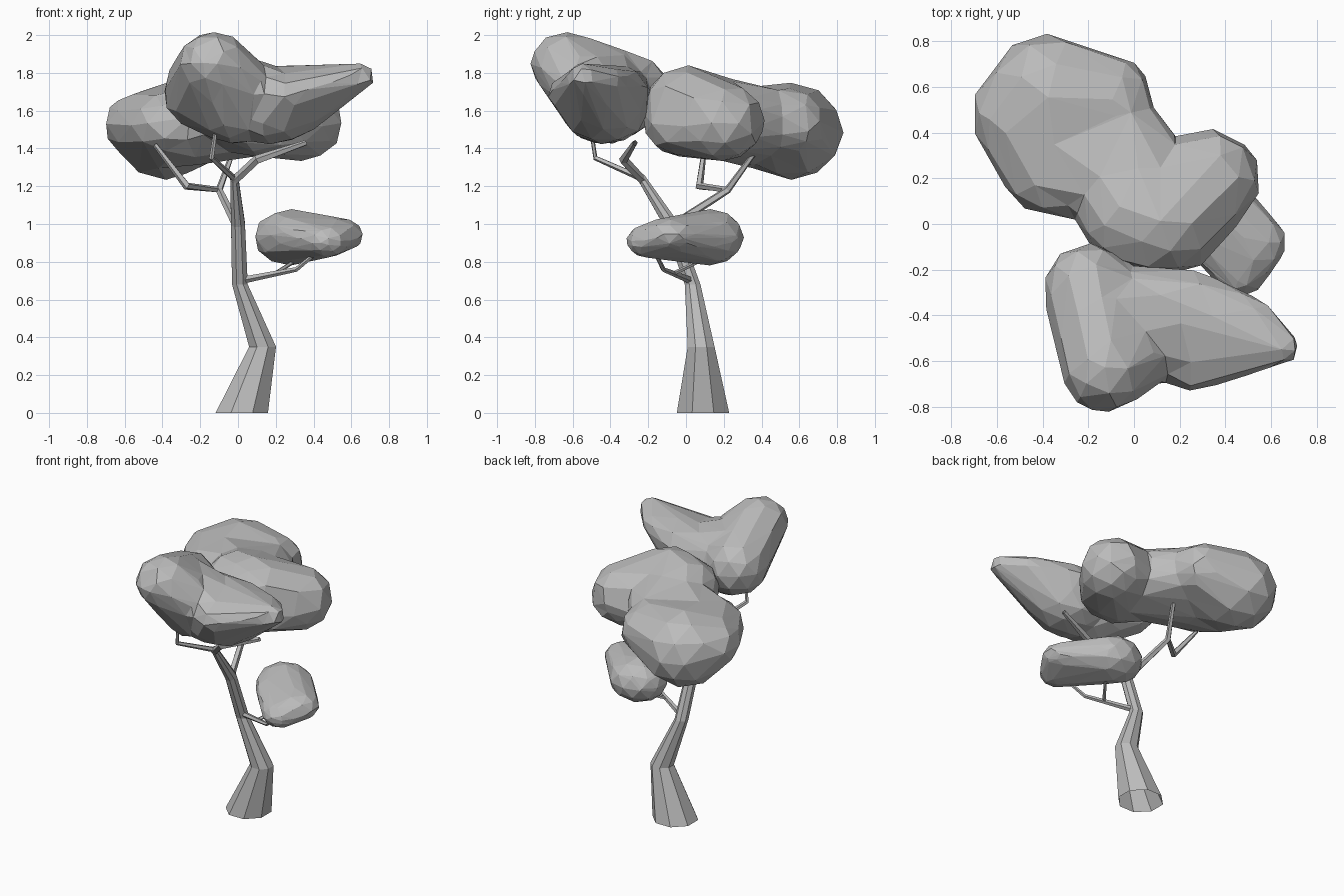
import bpy, bmesh
from math import cos, sin, tau
from mathutils import Vector

cube = bpy.data.objects.get("Cube")
if cube:
    bpy.data.objects.remove(cube, do_unlink=True)

grey = bpy.data.materials.new("plain_grey")
grey.use_nodes = True
colour = (0.5, 0.5, 0.5, 1)
grey.diffuse_color = colour
grey.node_tree.nodes["Principled BSDF"].inputs["Base Color"].default_value = colour


def add_object(name, bm):
    bmesh.ops.recalc_face_normals(bm, faces=bm.faces)
    mesh = bpy.data.meshes.new(name)
    bm.to_mesh(mesh)
    bm.free()
    mesh.materials.append(grey)
    obj = bpy.data.objects.new(name, mesh)
    bpy.context.collection.objects.link(obj)
    return obj


def limb(name, path, sides, level_rings=0):
    """Tapered open-ended tube through (x, y, z, radius) stations."""
    bm = bmesh.new()
    points = [Vector(p[:3]) for p in path]
    up = Vector((0, 0, 1))
    rings = []
    last = len(path) - 1
    for i, station in enumerate(path):
        along = points[min(i + 1, last)] - points[max(i - 1, 0)]
        turn = up.rotation_difference(up if i < level_rings else along)
        ring = []
        for k in range(sides):
            a = tau * (k + 0.5) / sides
            offset = Vector((cos(a), sin(a), 0)) * station[3]
            ring.append(bm.verts.new(points[i] + turn @ offset))
        rings.append(ring)
    for low, high in zip(rings, rings[1:]):
        for k in range(sides):
            n = (k + 1) % sides
            bm.faces.new((low[k], low[n], high[n], high[k]))
    return add_object(name, bm)


def ball_points():
    bm = bmesh.new()
    bmesh.ops.create_icosphere(bm, subdivisions=2, radius=1)
    points = [v.co.copy() for v in bm.verts]
    bm.free()
    return points


BALL = ball_points()


def foliage(name, lobes, voxel, ratio):
    """Each lobe is a hull wrapped round its puffs; lobes fuse into one faceted mass."""
    bm = bmesh.new()
    for puffs in lobes:
        verts = [bm.verts.new((x + p.x * rx, y + p.y * ry, z + p.z * rz))
                 for x, y, z, rx, ry, rz in puffs for p in BALL]
        bmesh.ops.convex_hull(bm, input=verts)
        loose = [v for v in bm.verts if not v.link_faces]
        bmesh.ops.delete(bm, geom=loose, context="VERTS")
    obj = add_object(name, bm)
    fuse = obj.modifiers.new("fuse", "REMESH")
    fuse.mode = "VOXEL"
    fuse.voxel_size = voxel
    facet = obj.modifiers.new("facet", "DECIMATE")
    facet.ratio = ratio
    return obj


# Trunk and limbs
limb("trunk", [(.02, .09, 0, .15), (.13, .08, .35, .077), (.01, .035, .68, .045),
               (0, -.08, 1, .04), (-.02, -.24, 1.25, .023)], 8, 3)
limb("front_left_branch", [(-.02, -.23, 1.23, .024), (.1, -.33, 1.34, .025),
                           (.36, -.27, 1.43, .015)], 5)
limb("front_right_branch", [(-.02, -.23, 1.24, .018), (-.14, -.48, 1.35, .014),
                            (-.12, -.5, 1.48, .011)], 5)
limb("back_branch", [(-.01, -.06, 1, .024), (-.1, .22, 1.18, .02),
                     (-.02, .38, 1.4, .013)], 5)
limb("back_right_twig", [(-.1, .22, 1.18, .016), (-.27, .07, 1.2, .022),
                         (-.44, .1, 1.42, .013)], 5)
limb("low_branch", [(.01, .03, .7, .02), (.31, -.12, .76, .013),
                    (.43, -.17, .86, .01)], 5)
limb("low_twig", [(.2, -.06, .74, .012), (.34, .13, .83, .009)], 5)

# Leaf masses: end lobes first, then the bridge that fills the dip between them
foliage("back_canopy", [
    [(-.46, .48, 1.53, .26, .24, .18), (-.38, .56, 1.49, .27, .28, .26),
     (-.09, .54, 1.54, .18, .2, .18), (-.32, .22, 1.53, .26, .2, .18)],
    [(.12, 0, 1.61, .25, .23, .23), (.34, .2, 1.54, .22, .22, .21),
     (-.04, .06, 1.61, .21, .25, .21), (.14, 0, 1.5, .28, .22, .15)],
    [(-.28, .32, 1.52, .3, .24, .22), (.05, .13, 1.57, .28, .25, .22),
     (-.02, .42, 1.55, .15, .14, .18)]], .04, .05)
foliage("front_canopy", [
    [(-.13, -.63, 1.85, .19, .2, .17), (-.2, -.29, 1.7, .2, .21, .2),
     (-.02, -.43, 1.57, .18, .22, .15), (.01, -.56, 1.76, .15, .19, .15)],
    [(.17, -.43, 1.57, .26, .22, .15), (.25, -.52, 1.69, .18, .22, .12),
     (.25, -.32, 1.7, .13, .12, .13), (.64, -.54, 1.78, .09, .08, .07),
     (.52, -.42, 1.76, .1, .1, .07), (.02, -.34, 1.7, .16, .16, .14)],
    [(-.1, -.45, 1.74, .2, .25, .18), (.2, -.46, 1.69, .2, .24, .14)]], .035, .05)
foliage("small_canopy", [
    [(.28, .13, .93, .2, .18, .15), (.5, -.08, .94, .17, .15, .1),
     (.47, -.2, .91, .12, .12, .09), (.32, 0, .94, .16, .14, .11)]], .022, .05)
